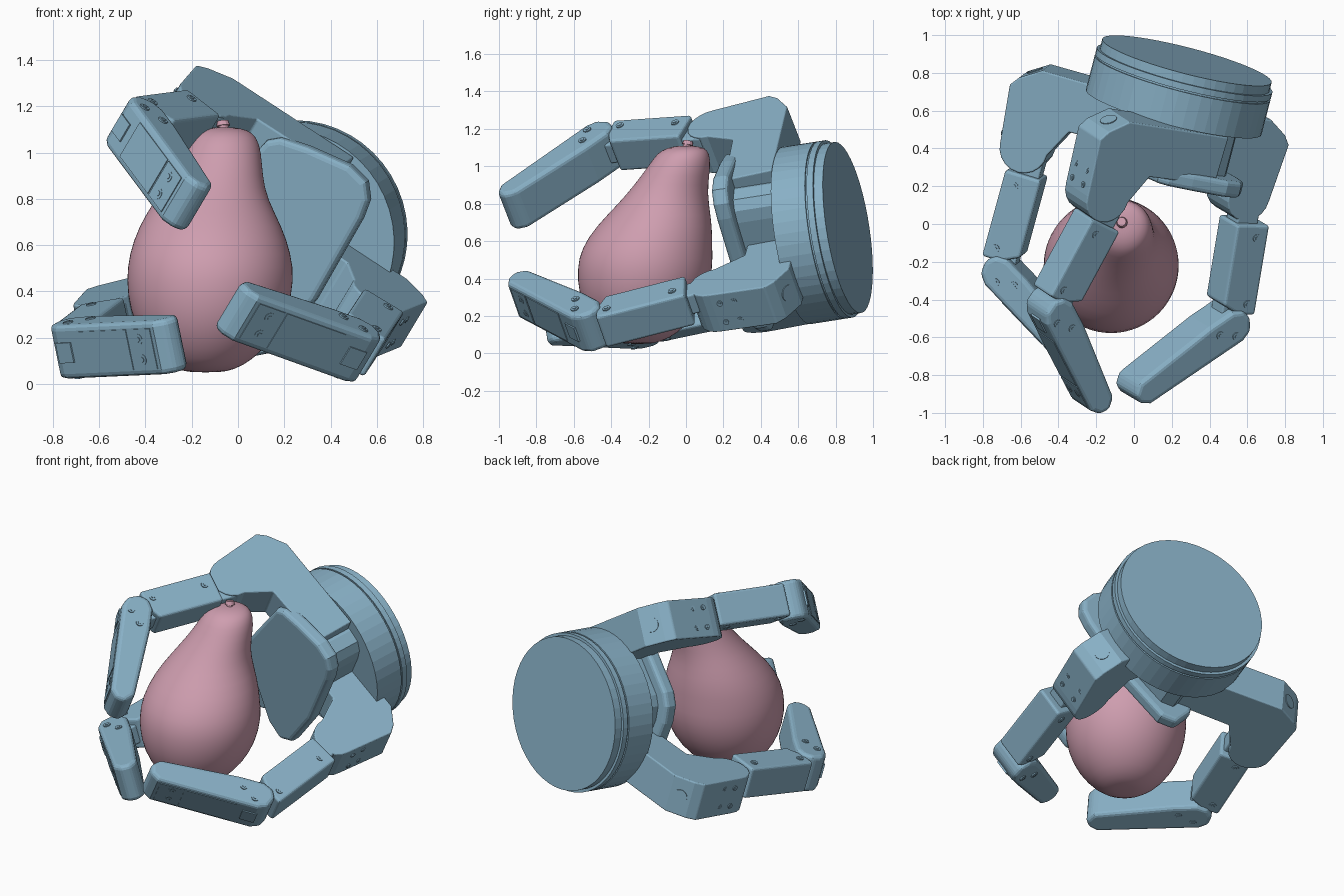
import bpy, bmesh, math
from mathutils import Vector as V, Matrix

if "Cube" in bpy.data.objects:
    bpy.data.objects.remove(bpy.data.objects["Cube"], do_unlink=True)


def material(name, color):
    m = bpy.data.materials.new(name)
    m.use_nodes = True
    m.diffuse_color = color
    m.node_tree.nodes["Principled BSDF"].inputs["Base Color"].default_value = color
    return m


BLUE = material("steel blue", (0.25, 0.44, 0.57, 1))
PINK = material("dusty pink", (0.62, 0.34, 0.43, 1))


def finish(name, bm, mat, bevel=0, smooth=False):
    bmesh.ops.recalc_face_normals(bm, faces=bm.faces)
    me = bpy.data.meshes.new(name)
    bm.to_mesh(me)
    bm.free()
    ob = bpy.data.objects.new(name, me)
    bpy.context.collection.objects.link(ob)
    me.materials.append(mat)
    if smooth:
        for p in me.polygons:
            p.use_smooth = True
    if bevel:
        mod = ob.modifiers.new("soft edges", "BEVEL")
        mod.width, mod.segments = bevel, 3
        mod.limit_method, mod.angle_limit = "ANGLE", math.radians(40)
    return ob


def frame(origin, ex, ey, ez):
    m = Matrix((ex, ey, ez)).transposed().to_4x4()
    m.translation = origin
    return m


def extrude(name, points, depth, bevel=0):
    """Close a flat outline of points and push it along depth."""
    bm = bmesh.new()
    face = bm.faces.new([bm.verts.new(p) for p in points])
    ext = bmesh.ops.extrude_face_region(bm, geom=[face])["geom"]
    bmesh.ops.translate(bm, vec=depth, verts=[g for g in ext if isinstance(g, bmesh.types.BMVert)])
    return finish(name, bm, BLUE, bevel)


def prism(name, profile, width, mat4, bevel=0):
    """Extrude a profile evenly to both sides of its plane."""
    points = [mat4 @ V((x, y, -width / 2)) for x, y in profile]
    return extrude(name, points, mat4.to_3x3().col[2] * width, bevel)


def disc(name, center, axis, r, depth, sides=40, mat=BLUE, r_end=None):
    """Round slab that starts at center and runs along axis."""
    bm = bmesh.new()
    bmesh.ops.create_cone(bm, cap_ends=True, segments=sides, radius1=r,
                          radius2=r if r_end is None else r_end, depth=depth)
    bm.transform(Matrix.Translation(center + axis * depth / 2)
                 @ axis.to_track_quat("Z", "Y").to_matrix().to_4x4())
    return finish(name, bm, mat)


def rect(x0, x1, y0, y1):
    return [(x0, y0), (x1, y0), (x1, y1), (x0, y1)]


# Wrist: stacked discs along the tilted hand axis
BACK = V((0.247, 0.955, 0.15)).normalized()
HUB = V((0.21, 0.592, 0.63))
for part, start, depth, r in (("wrist_body", 0, 0.19, 0.48), ("wrist_groove", 0.19, 0.01, 0.47),
                              ("wrist_ring", 0.2, 0.035, 0.48), ("wrist_cap", 0.235, 0.05, 0.463)):
    disc(part, HUB + BACK * start, BACK, r, depth, 48)

# Palm plate: rounded triangle square to the hand axis, with a smaller block behind it
outline = [(0.12, 1.05), (0.18, 1.06), (0.3, 1.02), (0.48, 0.94), (0.55, 0.87), (0.56, 0.79),
           (0.53, 0.71), (0.33, 0.36), (0.13, 0.13), (0.03, 0.11), (-0.06, 0.2),
           (-0.18, 0.55), (-0.19, 0.66), (-0.16, 0.74)]
center = HUB - BACK * 0.32
plate = []
for x, z in outline:
    y = center.y - ((x - center.x) * BACK.x + (z - center.z) * BACK.z) / BACK.y
    plate.append(V((x, y, z)))
extrude("palm_plate", plate, BACK * 0.09, 0.025)
extrude("palm_core", [center.lerp(p, 0.78) + BACK * 0.08 for p in plate], BACK * 0.26)


def screws(name, mat4, spots, offset, side, signs=(1,), r=0.022):
    """Low round screw heads; side picks the frame axis they stand on."""
    axis = mat4.to_3x3().col[side].normalized()
    for i, spot in enumerate(spots):
        for sign in signs:
            p = list(spot)
            p.insert(side, offset * sign)
            disc(f"{name}_screw_{i}", mat4 @ V(p), axis * sign, r, 0.006, 12)
            disc(f"{name}_screw_core_{i}", mat4 @ V(p), axis * sign, r / 2, 0.009, 6)


def finger(name, knuckle, joint, tip, reach, drop):
    """reach: how far the elbow bulges outward; drop: downward shift of the housing."""
    knuckle, joint, tip = V(knuckle), V(joint), V(tip)
    mid, end = joint - knuckle, tip - joint
    w = mid.cross(end).normalized()
    if w.z < 0:
        w.negate()
    fwd = -(BACK - w * BACK.dot(w)).normalized()
    sign = 1 if w.cross(fwd).dot(knuckle - HUB) > 0 else -1

    # Housing: an elbow with a round nose and an arm running back into the palm
    out = w.cross(fwd) * sign
    house = frame(knuckle - w * drop, out, fwd, w)
    nose = [(reach - 0.155 + 0.13 * math.cos(t), -0.105 + 0.13 * math.sin(t))
            for t in (math.pi * (1 - i / 10) for i in range(11))]
    elbow = nose + [(reach, -0.42), (reach - 0.04, -0.47), (reach - 0.15, -0.54), (-0.6, -0.54),
                    (-0.6, -0.27), (reach - 0.37, -0.26)]
    prism(name + "_housing", elbow, 0.24, house, 0.008)
    screws(name + "_housing", house, [(f, s) for f in (-0.15, -0.23) for s in (0.06, -0.06)],
           reach - 0.018, 0, r=0.016)
    disc(name + "_housing_pin", house @ V((reach - 0.095, -0.505, 0)),
         (out * 0.54 - fwd * 0.84).normalized(), 0.045, 0.005, 16)

    # Middle link: a narrow core carrying a wide shell
    ex = mid.normalized()
    link = frame(knuckle, ex, w.cross(ex) * sign, w)
    n = mid.length
    prism(name + "_link_core", rect(-0.08, n + 0.03, -0.08, 0.05), 0.12, link, 0.01)
    shell = [(0.03, -0.1), (n - 0.12, -0.1), (n - 0.07, 0.0), (n - 0.07, 0.1), (0.03, 0.1)]
    prism(name + "_link_shell", shell, 0.2, link, 0.015)
    screws(name + "_link", link, [(0.1, 0.03), (n - 0.13, 0.04)], 0.1, 2, (1, -1))

    # Fingertip: rounded bar that thins towards its end
    ex = end.normalized()
    bar = frame(joint, ex, w.cross(ex) * sign, w)
    n = end.length
    side = [(-0.09, -0.01), (-0.07, -0.07), (-0.01, -0.1), (0.14, -0.1), (n - 0.02, -0.06),
            (n + 0.03, -0.01), (n + 0.02, 0.05), (n - 0.03, 0.085), (0, 0.085), (-0.06, 0.06)]
    prism(name + "_tip", side, 0.24, bar, 0.025)
    screws(name + "_tip_side", bar, [(0.03, 0.03), (0.11, -0.03)], 0.12, 2, (1, -1))
    screws(name + "_tip_top", bar, [(n - 0.13, 0.045), (n - 0.13, -0.045)], 0.085, 1, r=0.024)
    prism(name + "_tip_panel", rect(0.13, n - 0.2, 0.084, 0.089), 0.18, bar)
    prism(name + "_tip_clamp", rect(n - 0.19, n - 0.05, 0.084, 0.089), 0.18, bar)
    prism(name + "_tip_tab", rect(-0.01, 0.08, 0.08, 0.092), 0.09, bar)


finger("upper_finger", (-0.18, 0.05, 1.14), (-0.45, -0.45, 1.105), (-0.2, -0.93, 0.77), 0.18, 0.05)
finger("lower_finger", (-0.56, 0.3, 0.27), (-0.71, -0.25, 0.155), (-0.27, -0.71, 0.175), 0.19, 0.03)
finger("thumb", (0.59, 0.05, 0.29), (0.495, -0.52, 0.145), (-0.02, -0.87, 0.33), 0.11, 0.06)

# Pear: rings of height, centre x, centre y and radius
rings = [(0.05, -0.14, -0.26, 0.06), (0.06, -0.14, -0.26, 0.12), (0.1, -0.14, -0.25, 0.2),
         (0.2, -0.13, -0.24, 0.29), (0.32, -0.125, -0.23, 0.345), (0.45, -0.12, -0.22, 0.365),
         (0.56, -0.12, -0.21, 0.352), (0.68, -0.12, -0.17, 0.312), (0.8, -0.115, -0.12, 0.242),
         (0.9, -0.09, -0.08, 0.197), (1.0, -0.065, -0.035, 0.167), (1.07, -0.06, -0.015, 0.142),
         (1.1, -0.06, 0, 0.1), (1.11, -0.06, 0, 0.04)]
bm = bmesh.new()
sides = 32
loops = []
for z, cx, cy, r in rings:
    angles = [math.tau * i / sides for i in range(sides)]
    loops.append([bm.verts.new((cx + r * math.cos(t), cy + r * math.sin(t), z)) for t in angles])
for lo, hi in zip(loops, loops[1:]):
    for i in range(sides):
        j = (i + 1) % sides
        bm.faces.new((lo[i], lo[j], hi[j], hi[i]))
bm.faces.new(loops[0])
bm.faces.new(loops[-1])
pear = finish("pear", bm, PINK, smooth=True)
pear.modifiers.new("round", "SUBSURF").levels = 1

# Stem
lean = V((-0.1, 0.2, 1)).normalized()
disc("stem", V((-0.06, 0, 1.09)), lean, 0.018, 0.04, 12, PINK, 0.022)
disc("stem_head", V((-0.064, 0.008, 1.115)), lean, 0.03, 0.022, 12, PINK, 0.024)
